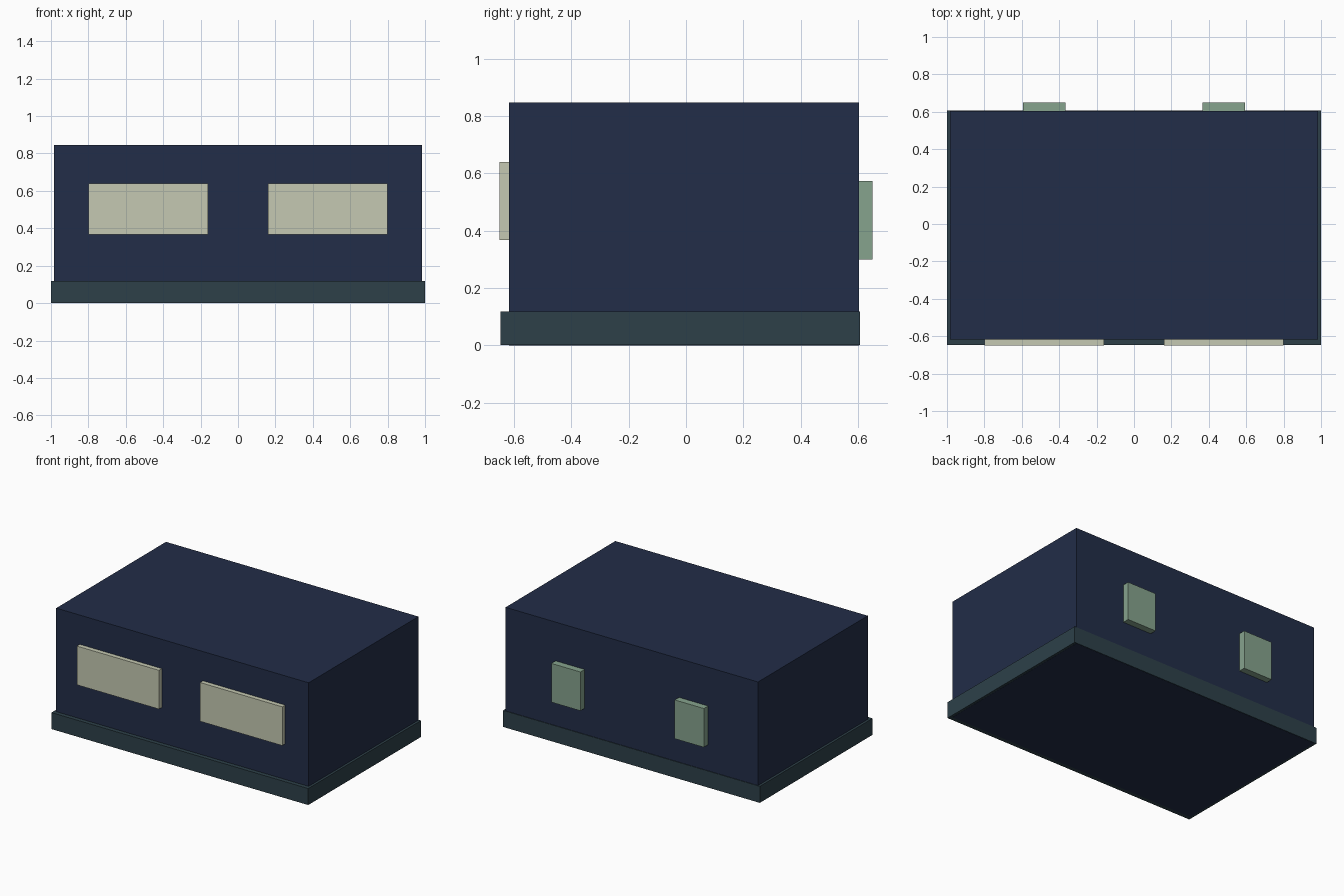
import bpy

if "Cube" in bpy.data.objects:
    bpy.data.objects.remove(bpy.data.objects["Cube"])


def material(name, r, g, b):
    """Flat colour from 0-255 sRGB values, stored as linear."""
    def lin(c):
        c /= 255
        return c / 12.92 if c <= 0.04045 else ((c + 0.055) / 1.055) ** 2.4
    mat = bpy.data.materials.new(name)
    mat.diffuse_color = (lin(r), lin(g), lin(b), 1)
    mat.use_nodes = True
    mat.node_tree.nodes["Principled BSDF"].inputs["Base Color"].default_value = mat.diffuse_color
    return mat


def box(name, x, y, z, mat):
    """Box spanning the (low, high) ranges on each axis."""
    bpy.ops.mesh.primitive_cube_add(size=1)
    ob = bpy.context.object
    ob.name = name
    for v in ob.data.vertices:
        v.co = [lo if c < 0 else hi for c, (lo, hi) in zip(v.co, (x, y, z))]
    ob.data.materials.append(mat)
    return ob


navy = material("navy", 34, 45, 72)
slate = material("slate teal", 45, 64, 73)
cream = material("pale cream", 197, 201, 178)
green = material("sage green", 134, 163, 141)

# Main block reaches the floor; the plinth wraps its foot
box("body", (-0.983, 0.983), (-0.618, 0.603), (0, 0.846), navy)
box("plinth", (-1, 1), (-0.647, 0.607), (0.001, 0.117), slate)

# Mirrored pairs of panels on the front and back walls
for side, s in (("left", -1), ("right", 1)):
    box(side + "_front_panel", sorted((s * 0.16, s * 0.80)),
        (-0.65, -0.61), (0.367, 0.64), cream)
    box(side + "_back_panel", sorted((s * 0.367, s * 0.594)),
        (0.595, 0.65), (0.30, 0.573), green)
